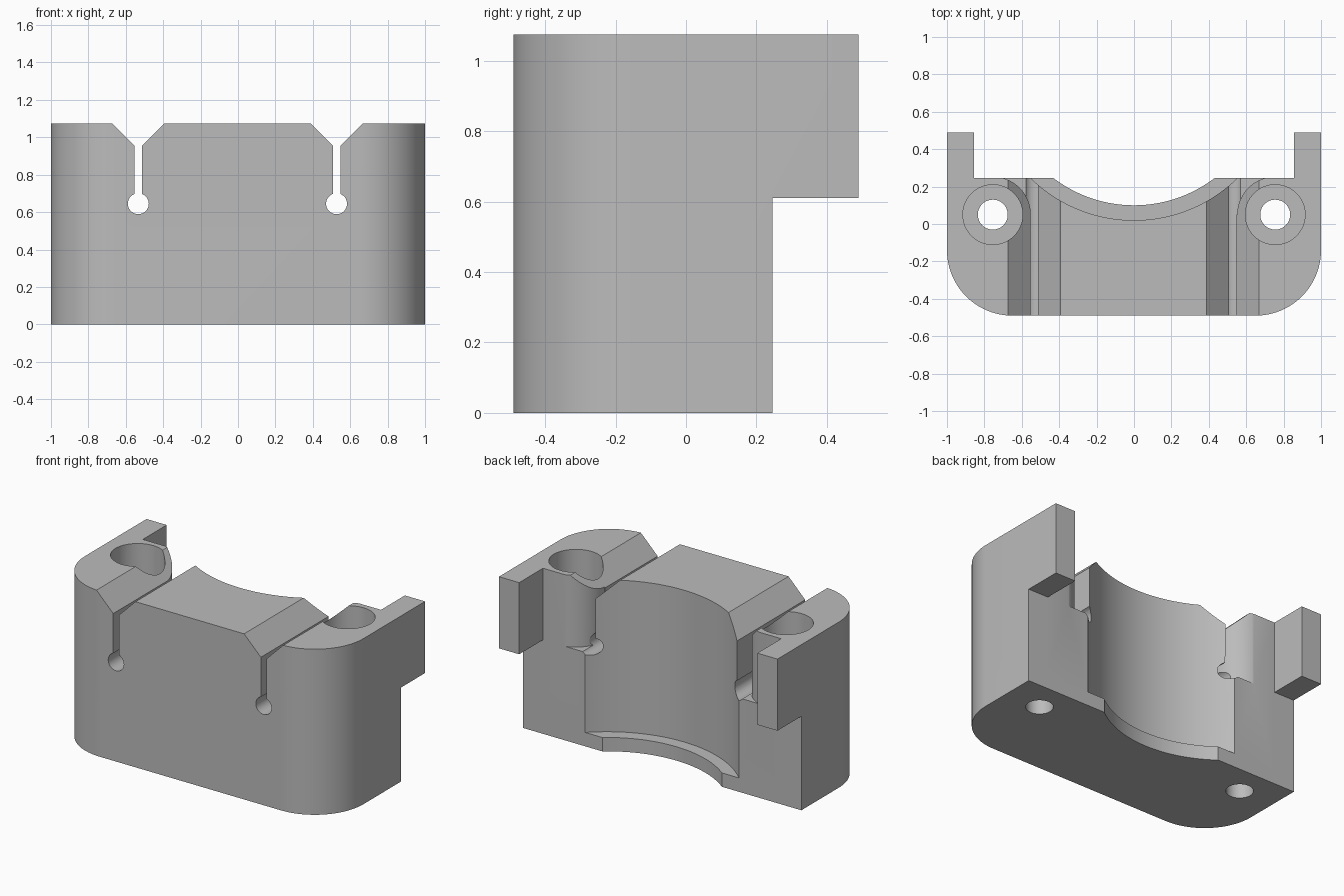
import bpy, bmesh
from math import sin, cos, radians
from mathutils import Vector

cube = bpy.data.objects.get("Cube")
if cube:
    bpy.data.objects.remove(cube, do_unlink=True)

TOP, BACK, STEP = 1.075, 0.245, 0.61
HOLE_X, HOLE_Y = 0.755, 0.05

grey = bpy.data.materials.new("plain grey")
grey.use_nodes = True
grey.diffuse_color = (0.5, 0.5, 0.5, 1)
grey.node_tree.nodes["Principled BSDF"].inputs["Base Color"].default_value = grey.diffuse_color


def arc(cx, cy, r, start, end, steps):
    """Points along an arc, angles in degrees."""
    angles = [radians(start + (end - start) * i / steps) for i in range(steps + 1)]
    return [(cx + r * cos(a), cy + r * sin(a)) for a in angles]


def circle(cx, cy, r, steps=96):
    return arc(cx, cy, r, 0, 360, steps)[:-1]


def prism(name, outline, low, high, along="z"):
    """Extrude an outline in XY along z, or an outline in XZ along y."""
    bm = bmesh.new()
    place = (lambda u, v: (u, v, low)) if along == "z" else (lambda u, v: (u, low, v))
    face = bm.faces.new([bm.verts.new(place(u, v)) for u, v in outline])
    moved = bmesh.ops.extrude_face_region(bm, geom=[face])["geom"]
    shift = Vector((0, 0, high - low) if along == "z" else (0, high - low, 0))
    bmesh.ops.translate(bm, vec=shift, verts=[g for g in moved if isinstance(g, bmesh.types.BMVert)])
    bmesh.ops.recalc_face_normals(bm, faces=bm.faces)
    mesh = bpy.data.meshes.new(name)
    bm.to_mesh(mesh)
    bm.free()
    mesh.materials.append(grey)
    obj = bpy.data.objects.new(name, mesh)
    bpy.context.collection.objects.link(obj)
    return obj


def mirrored(outline, side):
    return [(side * u, v) for u, v in outline]


def cut(target, cutter):
    cutter.hide_render = True
    mod = target.modifiers.new("cut", "BOOLEAN")
    mod.operation, mod.solver, mod.object = "DIFFERENCE", "EXACT", cutter
    bpy.context.view_layer.objects.active = target
    bpy.ops.object.modifier_apply(modifier=mod.name)
    bpy.data.objects.remove(cutter, do_unlink=True)


# Block outline with rounded front corners and two rear ears
half = arc(0.65, -0.14, 0.35, -90, 0, 24) + [(1, 0.49), (0.855, 0.49), (0.855, BACK)]
block = prism("clamp_block", half + mirrored(half, -1)[::-1], 0, TOP)

# Ears stop above the lower body
cut(block, prism("ear_undercut", [(-2, BACK), (2, BACK), (2, 1), (-2, 1)], -1, STEP))

# Concave rear saddle with a lip at the foot
cut(block, prism("saddle_cutter", circle(0, 0.81, 0.79, 160), 0.09, 2))
cut(block, prism("lip_cutter", circle(0, 0.81, 0.71, 160), -1, 0.5))

# Rounded inner edge of each post
rounding = arc(HOLE_X, HOLE_Y, 0.203, 90, 180, 24) + [(0.53, HOLE_Y), (0.53, 0.4), (HOLE_X, 0.4)]

# Keyhole slot with a flared mouth
slot, flare = 0.02, 0.14
keyhole = [(-flare - 0.1, TOP + 0.1), (-flare, TOP), (-slot, TOP - flare + slot)]
keyhole += arc(0, 0.645, 0.056, 111, 429, 32)
keyhole += [(-u, v) for u, v in keyhole[2::-1]]

for side in (-1, 1):
    cut(block, prism("post_rounding", mirrored(rounding, side), STEP, 2))
    cut(block, prism("slot_cutter", [(u + side * 0.53 - 0.003, v) for u, v in keyhole], -1, 1, "y"))
    cut(block, prism("bolt_hole", circle(side * HOLE_X, HOLE_Y, 0.08, 48), -1, 2))
    cut(block, prism("counterbore", circle(side * HOLE_X, HOLE_Y, 0.16, 64), 0.45, 2))

bpy.ops.object.select_all(action="DESELECT")
block.select_set(True)
bpy.context.view_layer.objects.active = block
bpy.ops.object.shade_smooth_by_angle(angle=radians(30))
